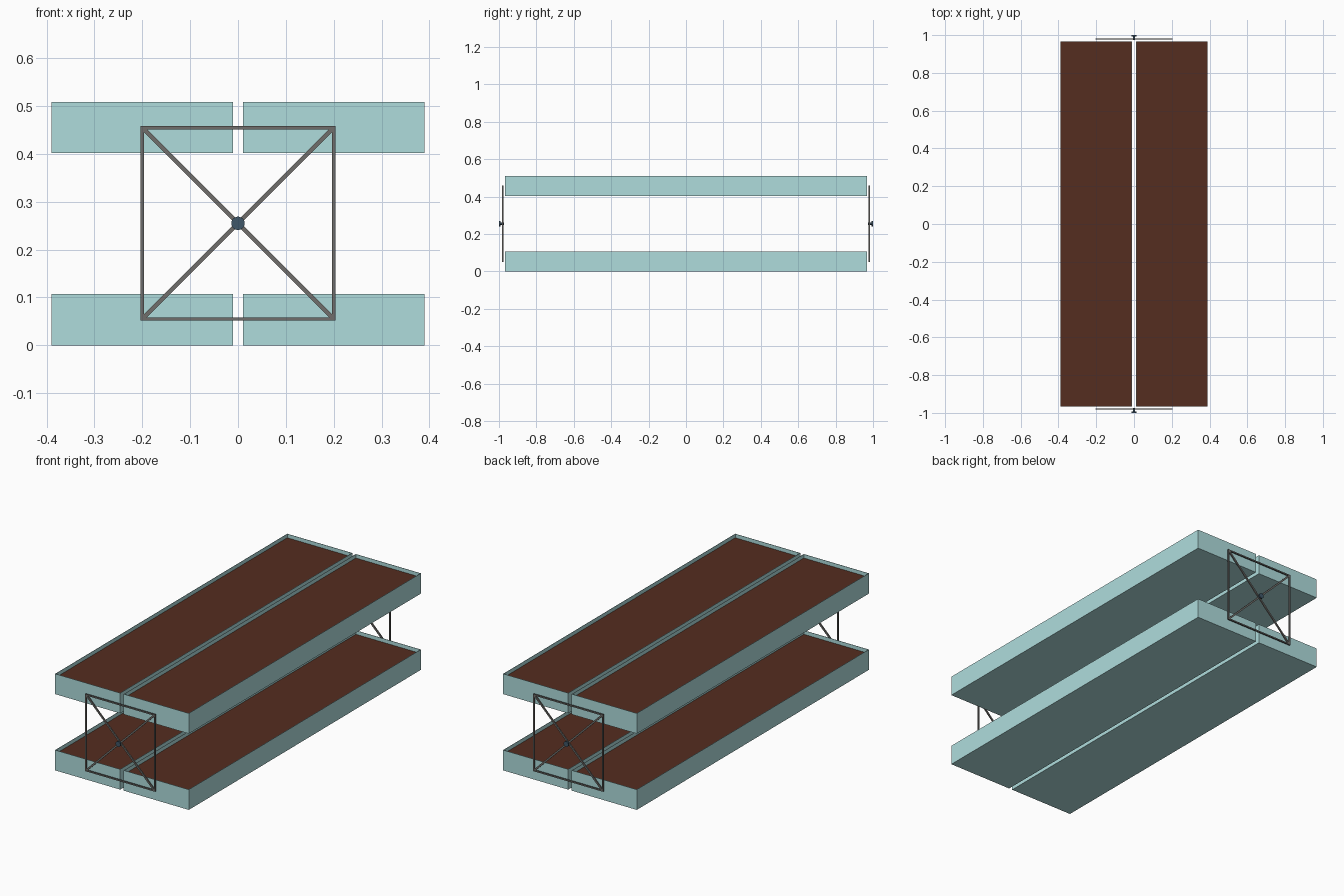
import bpy, bmesh, math
from mathutils import Matrix, Vector

if "Cube" in bpy.data.objects:
    bpy.data.objects.remove(bpy.data.objects["Cube"])


def material(name, rgb):
    m = bpy.data.materials.new(name)
    m.diffuse_color = (*rgb, 1)
    m.use_nodes = True
    m.node_tree.nodes["Principled BSDF"].inputs["Base Color"].default_value = m.diffuse_color
    return m


TEAL = material("tray_teal", (0.43, 0.72, 0.72))
SOIL = material("soil_brown", (0.09, 0.026, 0.014))
STEEL = material("frame_grey", (0.16, 0.155, 0.145))
BLUE = material("pivot_blue", (0.05, 0.095, 0.14))


def finish(bm, name, mat):
    bmesh.ops.recalc_face_normals(bm, faces=bm.faces)
    me = bpy.data.meshes.new(name)
    bm.to_mesh(me)
    bm.free()
    me.materials.append(mat)
    ob = bpy.data.objects.new(name, me)
    bpy.context.collection.objects.link(ob)
    return ob


def add_box(bm, center, size, rot=Matrix()):
    mat = Matrix.Translation(center) @ rot @ Matrix.Diagonal((*size, 1))
    return bmesh.ops.create_cube(bm, size=1, matrix=mat)["verts"]


W, L, H, WALL, RECESS = 0.38, 1.934, 0.107, 0.002, 0.02


# thin-walled tray, hollowed from the top, with a block of soil inside
def planter(label, x, z):
    bm = bmesh.new()
    add_box(bm, (x, 0, z + H / 2), (W, L, H))
    top = max(bm.faces, key=lambda f: f.calc_center_median().z)
    bmesh.ops.inset_region(bm, faces=[top], thickness=WALL, use_even_offset=True)
    hole = bmesh.ops.extrude_face_region(bm, geom=[top])["geom"]
    bmesh.ops.delete(bm, geom=[top], context='FACES_ONLY') if top.is_valid else None
    down = [v for v in hole if isinstance(v, bmesh.types.BMVert)]
    bmesh.ops.translate(bm, verts=down, vec=(0, 0, -(H - WALL)))
    finish(bm, label + "_tray", TEAL)

    bm = bmesh.new()
    depth = H - RECESS - WALL
    add_box(bm, (x, 0, z + WALL + depth / 2),
            (W - 2 * WALL, L - 2 * WALL, depth))
    finish(bm, label + "_soil", SOIL)


for level, z in (("lower", 0.0), ("upper", 0.402)):
    for side, x in (("left", -0.2), ("right", 0.2)):
        planter(f"{level}_{side}", x, z)

# square end frames with crossed braces, and a capped pivot pin at the centre
CZ, R, BAR = 0.255, 0.2, 0.007
for end, s in (("front", -1), ("back", 1)):
    y = s * 0.979
    bm = bmesh.new()
    for k in range(4):
        turn = Matrix.Rotation(k * math.pi / 2, 4, 'Y')
        c = Vector((0, y, CZ)) + turn @ Vector((0, 0, R))
        add_box(bm, c, (2 * R + BAR, BAR, BAR), turn)
    for a in (45, -45):
        add_box(bm, (0, y, CZ), (2 * R * math.sqrt(2), BAR * 0.9, 0.009),
                Matrix.Rotation(math.radians(a), 4, 'Y'))
    finish(bm, end + "_frame", STEEL)

    bm = bmesh.new()
    for r, y0, y1 in ((0.014, 0.993, 1.0), (0.006, 0.974, 0.994)):
        place = (Matrix.Translation((0, s * (y0 + y1) / 2, CZ))
                 @ Matrix.Rotation(math.pi / 2, 4, 'X'))
        bmesh.ops.create_cone(bm, cap_ends=True, segments=20, radius1=r,
                              radius2=r, depth=y1 - y0, matrix=place)
    pin = finish(bm, end + "_pivot_pin", BLUE)
    bpy.context.view_layer.objects.active = pin
    pin.select_set(True)
    bpy.ops.object.shade_smooth_by_angle()
    pin.select_set(False)
